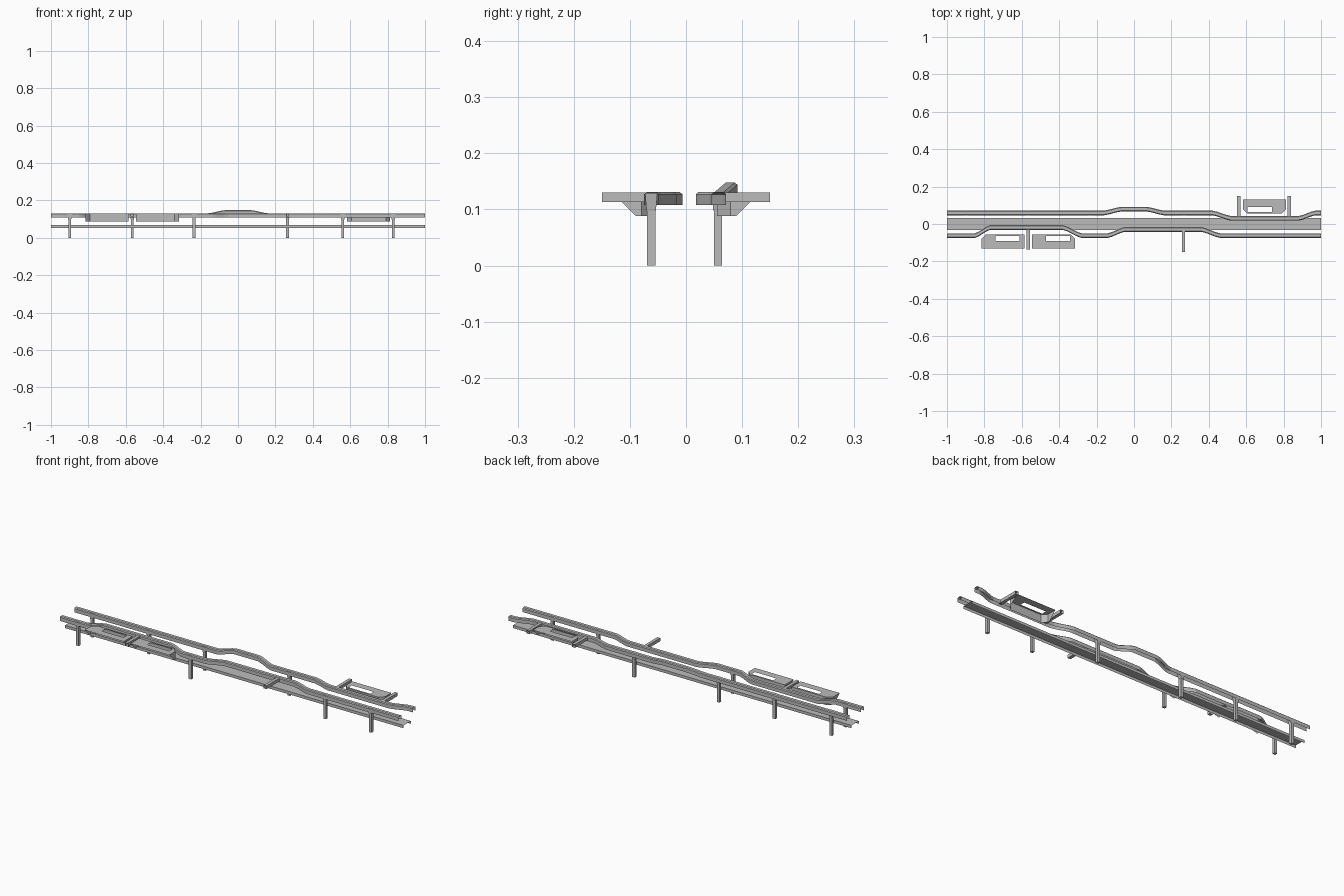
import bpy, bmesh
from mathutils import Vector

cube = bpy.data.objects.get("Cube")
if cube:
    bpy.data.objects.remove(cube, do_unlink=True)

steel = bpy.data.materials.new("grey_steel")
steel.use_nodes = True
GREY = (0.5, 0.5, 0.5, 1)
steel.diffuse_color = GREY
steel.node_tree.nodes["Principled BSDF"].inputs["Base Color"].default_value = GREY


def finish(name, bm):
    mesh = bpy.data.meshes.new(name)
    bm.to_mesh(mesh)
    bm.free()
    mesh.materials.append(steel)
    obj = bpy.data.objects.new(name, mesh)
    bpy.context.collection.objects.link(obj)
    return obj


def sweep(name, path, profile):
    """Sweep an open y-z profile along points running in x."""
    bm = bmesh.new()
    rows = [[bm.verts.new((x, y + py, z + pz)) for py, pz in profile] for x, y, z in path]
    for a, b in zip(rows, rows[1:]):
        for i in range(len(profile) - 1):
            bm.faces.new((a[i], b[i], b[i + 1], a[i + 1]))
    return finish(name, bm)


def eased(keys):
    """Turn each bend between key points into a short S curve."""
    path = [Vector(keys[0])]
    for a, b in zip(keys, keys[1:]):
        a, b = Vector(a), Vector(b)
        steps = 1 if a.yz == b.yz else 4
        for i in range(1, steps + 1):
            t = i / steps
            s = 0.5 * t + 0.5 * t * t * (3 - 2 * t)
            p = a.lerp(b, s)
            p.x = a.x + (b.x - a.x) * t
            path.append(p)
    return path


def add_box(bm, x, y, z, sx, sy, sz):
    verts = bmesh.ops.create_cube(bm, size=1)["verts"]
    for v in verts:
        v.co = Vector((x + v.co.x * sx, y + v.co.y * sy, z + v.co.z * sz))
    return verts


# Central channel with lips turned down
sweep("channel_beam", [(-1, 0, 0), (1, 0, 0)],
      [(-0.031, 0.053), (-0.031, 0.068), (0.031, 0.068), (0.031, 0.053)])

# Guide rails: inverted channels with chamfered upper corners
W = 0.0125
RAIL = [(-W, -0.012), (-W, 0.007), (-0.008, 0.011), (0.008, 0.011), (W, 0.007), (W, -0.012)]
FRONT, BACK, Z = -0.062, 0.059, 0.12
front_keys = [(-1, FRONT), (-0.85, FRONT), (-0.77, -0.019), (-0.38, -0.019), (-0.28, FRONT),
              (-0.14, FRONT), (-0.05, -0.029), (0.36, -0.029), (0.46, FRONT), (1, FRONT)]
sweep("front_rail", eased([(x, y, Z) for x, y in front_keys]), RAIL)

HUMP = 0.137
back_keys = [(-1, BACK, Z), (-0.16, BACK, Z), (-0.07, 0.079, HUMP), (0.07, 0.079, HUMP),
             (0.16, BACK, Z), (0.42, BACK, Z), (0.52, 0.03, Z), (0.88, 0.03, Z),
             (0.97, BACK, Z), (1, BACK, Z)]
sweep("back_rail", eased(back_keys), RAIL)


# Posts with a wider head reaching up into the rail
def post(name, x, y):
    bm = bmesh.new()
    add_box(bm, x, y, 0.05, 0.015, 0.015, 0.1)
    head = add_box(bm, x, y, 0.113, 0.024, 0.022, 0.032)
    for v in head:
        if v.co.z < 0.11:
            v.co.x = x + (v.co.x - x) * 0.65
            v.co.y = y + (v.co.y - y) * 0.75
    finish(name, bm)


for i, x in enumerate((-0.9, -0.235, 0.56, 0.83)):
    post(f"front_post_{i + 1}", x, FRONT)
for i, x in enumerate((-0.9, -0.565, -0.235, 0.265)):
    post(f"back_post_{i + 1}", x, BACK - 0.002)


# Cantilever arms with a hollow outer end
def arm(name, x, y_in, y_out):
    bm = bmesh.new()
    add_box(bm, x, (y_in + y_out) / 2, 0.1215, 0.017, abs(y_out - y_in), 0.017)
    end = max(bm.faces, key=lambda f: f.calc_center_median().y * (1 if y_out > 0 else -1))
    bmesh.ops.inset_individual(bm, faces=[end], thickness=0.003)
    for v in end.verts:
        v.co.y += (y_in - y_out) * 0.6
    finish(name, bm)


arm("front_arm_1", -0.565, -0.019, -0.135)
arm("front_arm_2", 0.265, -0.029, -0.15)
arm("back_arm_1", 0.56, 0.03, 0.15)
arm("back_arm_2", 0.83, 0.03, 0.15)


# Slotted trays: a top sheet, an inner wall and tapering side walls, open outside
def tray(name, x0, x1, side, slot, cut_left, cut_right):
    top, low, inner, outer, cut = 0.13, 0.088, 0.055, 0.131, 0.024
    outline = [(x0, outer)]
    outline += [(x0, inner + cut), (x0 + cut, inner)] if cut_left else [(x0, inner)]
    outline += [(x1 - cut, inner), (x1, inner + cut)] if cut_right else [(x1, inner)]
    outline += [(x1, outer)]
    bm = bmesh.new()
    rim = [bm.verts.new((x, y * side, top)) for x, y in outline]
    s0, s1 = slot
    hole = [bm.verts.new((x, y * side, top))
            for x, y in ((s0, 0.065), (s1, 0.065), (s1, 0.092), (s0, 0.092))]
    edges = [bm.edges.new((loop[i], loop[(i + 1) % len(loop)]))
             for loop in (rim, hole) for i in range(len(loop))]
    bmesh.ops.triangle_fill(bm, edges=edges, use_beauty=True)
    bmesh.ops.dissolve_limit(bm, angle_limit=0.01, verts=bm.verts[:], edges=bm.edges[:])
    # Lower edge follows the 45 degree taper
    def below(v):
        drop = min(top - low, outer - abs(v.co.y))
        return bm.verts.new((v.co.x, v.co.y, top - drop))

    taper_y = (outer - (top - low)) * side
    knees = [bm.verts.new((x, taper_y, low)) for x in (x0, x1)]
    feet = [below(v) for v in rim[1:-1]]
    bm.faces.new((rim[0], knees[0], feet[0], rim[1]))
    for i in range(len(feet) - 1):
        bm.faces.new((rim[i + 1], feet[i], feet[i + 1], rim[i + 2]))
    bm.faces.new((rim[-2], feet[-1], knees[1], rim[-1]))
    bmesh.ops.recalc_face_normals(bm, faces=bm.faces[:])
    finish(name, bm)


tray("front_tray_1", -0.816, -0.585, -1, (-0.74, -0.612), True, False)
tray("front_tray_2", -0.545, -0.315, -1, (-0.47, -0.343), False, True)
tray("back_tray", 0.583, 0.814, 1, (0.608, 0.737), True, True)
